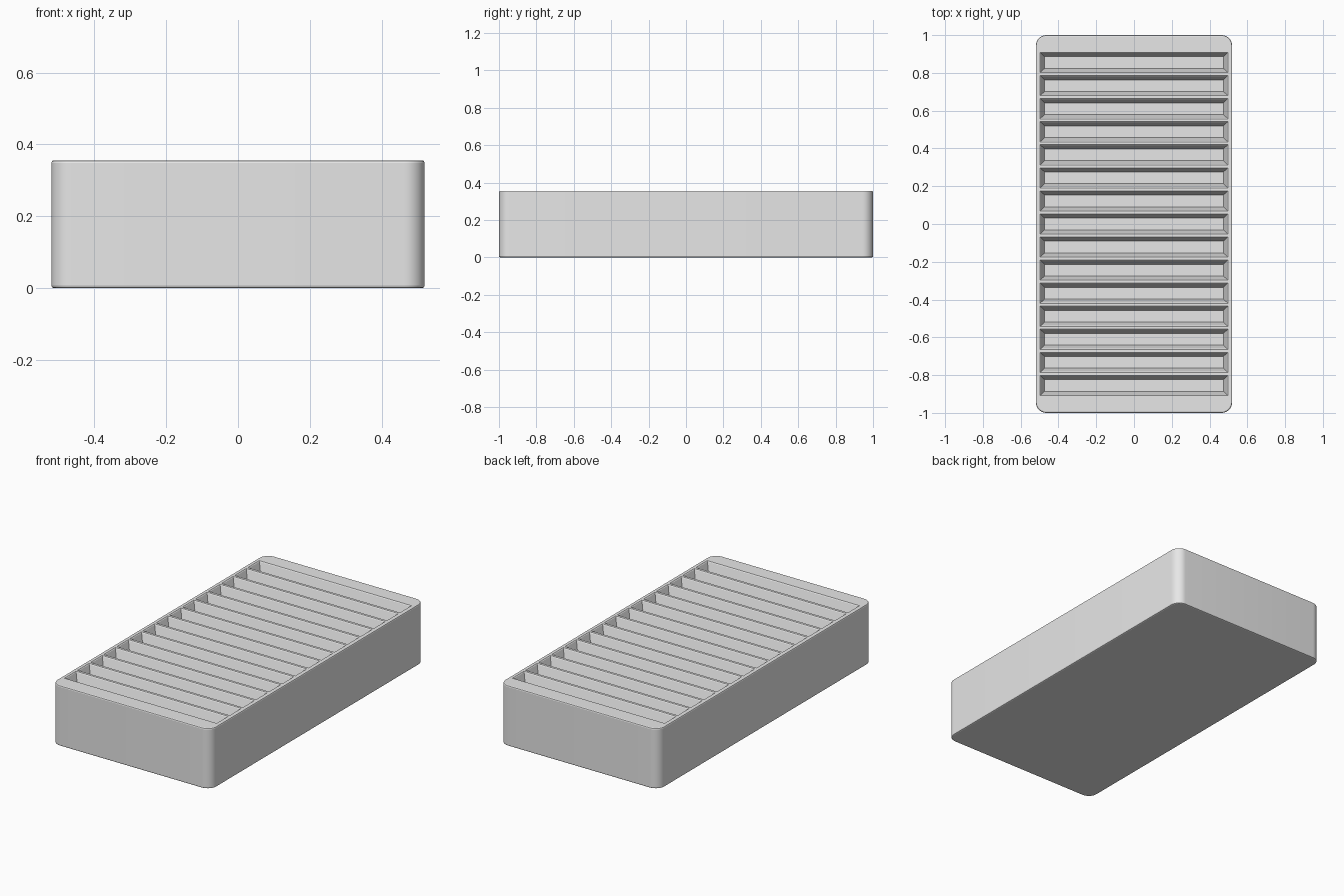
import bpy
import bmesh

if "Cube" in bpy.data.objects:
    bpy.data.objects.remove(bpy.data.objects["Cube"], do_unlink=True)

WIDTH, LENGTH, HEIGHT = 1.04, 2.0, 0.356
SLOTS, PITCH, DEPTH = 15, 0.1221, 0.0625
CORNER, EDGE, LIP = 0.057, 0.007, 0.004

# One plain grey
grey = bpy.data.materials.new("light_grey")
grey.use_nodes = True
grey.diffuse_color = (0.8, 0.8, 0.8, 1)
grey.node_tree.nodes["Principled BSDF"].inputs["Base Color"].default_value = (0.8, 0.8, 0.8, 1)


def make_object(name, bm):
    bmesh.ops.recalc_face_normals(bm, faces=bm.faces)
    mesh = bpy.data.meshes.new(name)
    bm.to_mesh(mesh)
    bm.free()
    mesh.materials.append(grey)
    obj = bpy.data.objects.new(name, mesh)
    bpy.context.collection.objects.link(obj)
    return obj


# Block with rounded corners and softened rims
bm = bmesh.new()
bmesh.ops.create_cube(bm, size=1)
for v in bm.verts:
    v.co.x *= WIDTH
    v.co.y *= LENGTH
    v.co.z = (v.co.z + 0.5) * HEIGHT
upright = [e for e in bm.edges if abs(e.verts[0].co.z - e.verts[1].co.z) > 0.1]
bmesh.ops.bevel(bm, geom=upright, offset=CORNER, segments=10, profile=0.5, affect='EDGES')
rims = [e for e in bm.edges if abs(e.verts[0].co.z - e.verts[1].co.z) < 0.001]
bmesh.ops.bevel(bm, geom=rims, offset=EDGE, segments=2, profile=0.5, affect='EDGES')
body = make_object("slotted_block", bm)


def add_pocket(bm, y):
    """Tapered pocket with a chamfered lip, as stacked rectangular rings."""
    rings = []
    # half length, half width, height of each ring
    for hx, hy, z in ((0.473, 0.031, HEIGHT - DEPTH),
                      (0.493, 0.0495, HEIGHT - LIP),
                      (0.497 + LIP, 0.0535 + LIP, HEIGHT + LIP)):
        rings.append([bm.verts.new((sx * hx, y + sy * hy, z))
                      for sx, sy in ((-1, -1), (1, -1), (1, 1), (-1, 1))])
    for low, high in zip(rings, rings[1:]):
        for i in range(4):
            j = (i + 1) % 4
            bm.faces.new((low[i], low[j], high[j], high[i]))
    bm.faces.new(rings[0][::-1])
    bm.faces.new(rings[-1])


# Row of pockets, cut from the top of the block
bm = bmesh.new()
for n in range(SLOTS):
    add_pocket(bm, (n - (SLOTS - 1) / 2) * PITCH)
cutter = make_object("pocket_cutter", bm)
cutter.hide_render = True

cut = body.modifiers.new("pockets", 'BOOLEAN')
cut.operation = 'DIFFERENCE'
cut.solver = 'EXACT'
cut.object = cutter

bpy.ops.object.select_all(action='DESELECT')
body.select_set(True)
bpy.context.view_layer.objects.active = body
bpy.ops.object.modifier_apply(modifier=cut.name)
bpy.data.objects.remove(cutter, do_unlink=True)
bpy.ops.object.shade_smooth_by_angle(angle=0.35)
